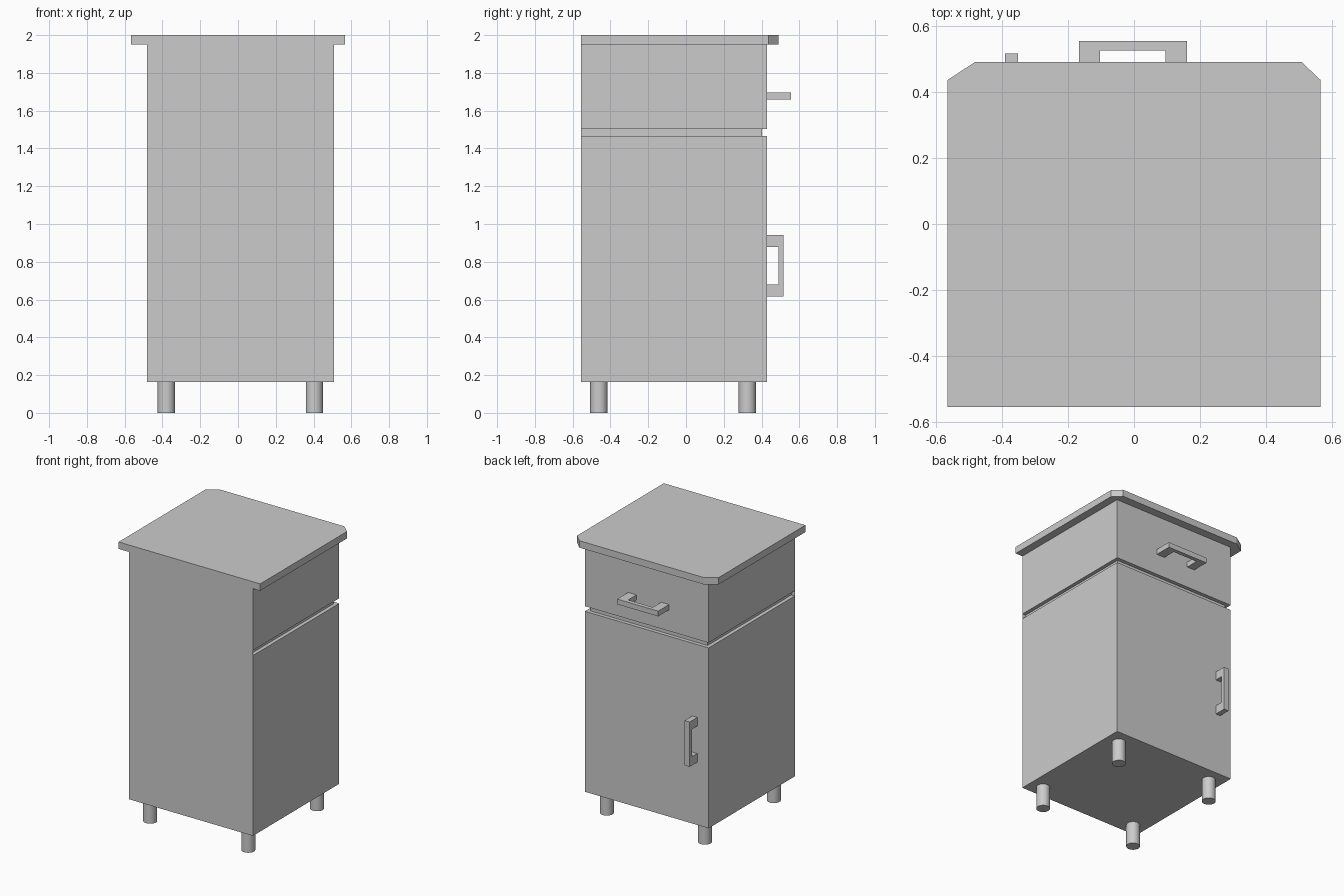
import bpy, bmesh, math

if "Cube" in bpy.data.objects:
    bpy.data.objects.remove(bpy.data.objects["Cube"])


def prism(name, pts, axis, lo, hi):
    """Extrude a flat outline along axis: pts are (x, y) for 'Z', (y, z) for 'X'."""
    place = (lambda a, b, c: (a, b, c)) if axis == 'Z' else (lambda a, b, c: (c, a, b))
    bm = bmesh.new()
    face = bm.faces.new([bm.verts.new(place(a, b, lo)) for a, b in pts])
    ext = bmesh.ops.extrude_face_region(bm, geom=[face])
    verts = [g for g in ext['geom'] if isinstance(g, bmesh.types.BMVert)]
    bmesh.ops.translate(bm, verts=verts, vec=place(0, 0, hi - lo))
    bmesh.ops.recalc_face_normals(bm, faces=bm.faces[:])
    mesh = bpy.data.meshes.new(name)
    bm.to_mesh(mesh)
    bm.free()
    obj = bpy.data.objects.new(name, mesh)
    bpy.context.collection.objects.link(obj)
    return obj


def box(name, x0, x1, y0, y1, z0, z1):
    return prism(name, [(x0, y0), (x1, y0), (x1, y1), (x0, y1)], 'Z', z0, z1)


def u_shape(a0, a1, i0, i1, base, inner, outer):
    """Handle outline: feet at base, grip between inner and outer."""
    return [(a0, base), (a0, outer), (a1, outer), (a1, base),
            (i1, base), (i1, inner), (i0, inner), (i0, base)]


X0, X1, Y0, Y1 = -0.482, 0.508, -0.555, 0.43

# Cabinet: lower door section, recessed gap, drawer section
box("door_cabinet", X0, X1, Y0, Y1, 0.164, 1.467)
box("recessed_gap", X0 + 0.027, X1 - 0.027, Y0, Y1 - 0.027, 1.467, 1.504)
box("gap_cover", X0, X1, Y0, Y0 + 0.002, 1.467, 1.504)
box("drawer_section", X0, X1, Y0, Y1, 1.504, 1.95)

# Countertop with two clipped corners
prism("countertop", [(-0.566, Y0), (0.566, Y0), (0.566, 0.436), (0.508, 0.491),
                     (-0.482, 0.491), (-0.566, 0.436)], 'Z', 1.95, 2.0)

# Handles
prism("drawer_handle", u_shape(-0.166, 0.161, -0.103, 0.095, Y1, 0.526, 0.555),
      'Z', 1.658, 1.696)
outline = u_shape(0.617, 0.941, 0.68, 0.879, Y1, 0.491, 0.517)
prism("door_handle", [(y, z) for z, y in outline], 'X', -0.391, -0.352)

# Round legs
for x in (-0.379, 0.405):
    for y in (-0.461, 0.325):
        bpy.ops.mesh.primitive_cylinder_add(vertices=32, radius=0.046, depth=0.164,
                                            location=(x, y, 0.082))
        bpy.context.object.name = "leg"
        bpy.ops.object.shade_smooth_by_angle(angle=math.radians(30))
